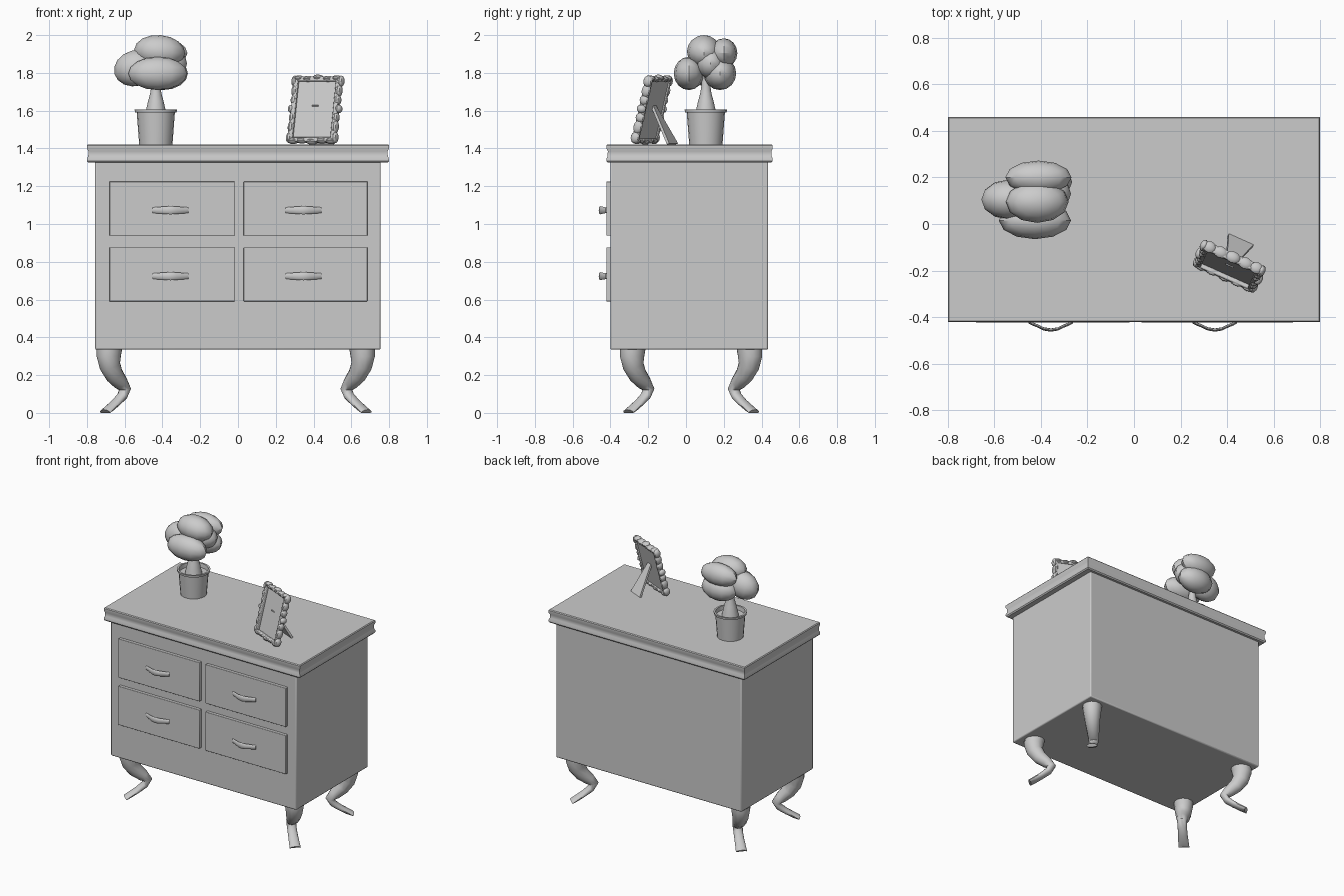
import bpy, bmesh, math
from mathutils import Matrix, Vector

if "Cube" in bpy.data.objects:
    bpy.data.objects.remove(bpy.data.objects["Cube"])


def finish(name, bm, smooth=35, bevel=0):
    bmesh.ops.recalc_face_normals(bm, faces=bm.faces)
    me = bpy.data.meshes.new(name)
    bm.to_mesh(me)
    bm.free()
    ob = bpy.data.objects.new(name, me)
    bpy.context.collection.objects.link(ob)
    if bevel:
        m = ob.modifiers.new("bevel", 'BEVEL')
        m.width, m.segments = bevel, 2
    bpy.ops.object.select_all(action='DESELECT')
    ob.select_set(True)
    bpy.context.view_layer.objects.active = ob
    if smooth:
        bpy.ops.object.shade_smooth_by_angle(angle=math.radians(smooth))
    return ob


def add_box(bm, x0, x1, y0, y1, z0, z1, mat=Matrix()):
    m = Matrix.Translation(((x0 + x1) / 2, (y0 + y1) / 2, (z0 + z1) / 2))
    m = mat @ m @ Matrix.Diagonal((x1 - x0, y1 - y0, z1 - z0, 1))
    bmesh.ops.create_cube(bm, size=1, matrix=m)


def add_blob(bm, c, r, mat=Matrix(), rot=Matrix(), seg=10, rings=7):
    m = mat @ Matrix.Translation(c) @ rot @ Matrix.Diagonal((*r, 1))
    bmesh.ops.create_uvsphere(bm, u_segments=seg, v_segments=rings, radius=1, matrix=m)


def loft(bm, rings):
    vs = [[bm.verts.new(p) for p in ring] for ring in rings]
    n = len(vs[0])
    for a, b in zip(vs, vs[1:]):
        for i in range(n):
            bm.faces.new((a[i], a[(i + 1) % n], b[(i + 1) % n], b[i]))
    bm.faces.new(vs[0])
    bm.faces.new(vs[-1])


def circle(cx, cy, z, r, n):
    return [(cx + r * math.cos(2 * math.pi * i / n), cy + r * math.sin(2 * math.pi * i / n), z)
            for i in range(n)]


# cabinet body
bm = bmesh.new()
add_box(bm, -0.757, 0.755, -0.40, 0.435, 0.335, 1.34)
finish("cabinet_body", bm, bevel=0.008)

# moulded top slab
bm = bmesh.new()
rings = []
for z, d in ((1.325, .008), (1.333, .001), (1.345, .001), (1.36, .007), (1.385, .008),
             (1.40, .001), (1.416, .001), (1.422, .006)):
    x, y0, y1 = 0.80 - d, -0.422 + d, 0.46 - d
    rings.append([(-x, y0, z), (x, y0, z), (x, y1, z), (-x, y1, z)])
loft(bm, rings)
finish("cabinet_top", bm)

# drawers and handles
handle_path = [(-.095, -.42), (-.08, -.428), (-.06, -.436), (-.03, -.450), (0, -.455),
               (.03, -.450), (.06, -.436), (.08, -.428), (.095, -.42)]
for side, x0, x1, hx in (("left", -.68, -.018, -.357), ("right", .03, .685, .347)):
    for level, z0, z1, hz in (("upper", .938, 1.225, 1.073), ("lower", .59, .876, .724)):
        bm = bmesh.new()
        add_box(bm, x0, x1, -0.422, -0.39, z0, z1)
        finish(f"{level}_{side}_drawer", bm, bevel=0.003)
        bm = bmesh.new()
        loft(bm, [[(hx + x, y + .007 * math.cos(k * math.pi / 4),
                    hz + (.015 + .007 * (1 - abs(x) / .095)) * math.sin(k * math.pi / 4))
                   for k in range(8)] for x, y in handle_path])
        finish(f"{level}_{side}_handle", bm, 50)

# cabriole legs: (outward offset, z, half thickness, half width)
leg_path = [(0, .345, .072, .068), (.004, .30, .068, .064), (-.002, .25, .058, .056),
            (-.026, .20, .050, .048), (-.06, .158, .040, .040), (-.082, .125, .031, .034),
            (-.068, .09, .024, .032), (-.035, .055, .020, .033), (0, .024, .018, .036),
            (.024, .002, .018, .038)]
for sx, nx in ((-1, "left"), (1, "right")):
    for sy, ny in ((-1, "front"), (1, "back")):
        bm = bmesh.new()
        c = Vector((-.012 + sx * .668, .027 + sy * .308, 0))
        out = Vector((sx, sy, 0)).normalized()
        tan = Vector((-sy, sx, 0)).normalized()
        rings = []
        for i, (d, z, t, w) in enumerate(leg_path):
            a, b = leg_path[max(i - 1, 0)], leg_path[min(i + 1, len(leg_path) - 1)]
            along = Vector(((b[0] - a[0]) * 1.414, b[1] - a[1])).normalized()
            if i == 0:
                along = Vector((0, -1))
            ring = []
            for k in range(12):
                an = 2 * math.pi * k / 12
                p = c + out * (d * 1.414 - along.y * t * math.cos(an)) + tan * w * math.sin(an)
                p.z = max(0, z + along.x * t * math.cos(an))
                ring.append(p)
            rings.append(ring)
        loft(bm, rings)
        finish(f"{ny}_{nx}_leg", bm, 50)

# flower pot with rim and hollow
px, py = -0.435, 0.105
bm = bmesh.new()
loft(bm, [circle(px, py, z, r, 20) for z, r in (
    (1.42, .088), (1.59, .101), (1.59, .110), (1.605, .112), (1.605, .099), (1.575, .096))])
finish("plant_pot", bm)

# plant trunk
bm = bmesh.new()
loft(bm, [circle(px, py, z, r, 12) for z, r in (
    (1.57, .058), (1.61, .050), (1.65, .041), (1.69, .030), (1.73, .024), (1.84, .024))])
finish("plant_trunk", bm)

# foliage clumps
bm = bmesh.new()
for c, r, tilt in (((-.415, .095, 1.913), (.135, .090, .087), 5),
                   ((-.425, .015, 1.797), (.155, .080, .088), 0),
                   ((-.54, .105, 1.825), (.118, .085, .095), -15),
                   ((-.40, .18, 1.797), (.135, .086, .088), 0),
                   ((-.41, .20, 1.905), (.142, .072, .078), 0),
                   ((-.37, .13, 1.85), (.10, .075, .08), 0)):
    add_blob(bm, c, r, rot=Matrix.Rotation(math.radians(tilt), 4, 'Y'), seg=12, rings=8)
finish("plant_foliage", bm)

# picture frame, built upright and then leaned back and turned
turn = Matrix.Translation((0.39, -0.222, 1.428)) @ Matrix.Rotation(math.radians(-24), 4, 'Z')
lean = turn @ Matrix.Rotation(math.radians(-14), 4, 'X')
W, H = 0.13, 0.365
bm = bmesh.new()
add_box(bm, -W + .01, W - .01, 0, .012, .015, H - .015, lean)
finish("picture_panel", bm)
bm = bmesh.new()
for s in (-1, 1):
    add_box(bm, s * (W - .008) - .012, s * (W - .008) + .012, -.018, .018, .005, H - .005, lean)
    zc = H / 2 + s * (H / 2 - .017)
    add_box(bm, -W, W, -.018, .018, zc - .012, zc + .012, lean)
finish("picture_border", bm, bevel=0.005)

# scrolled lumps around the border
bm = bmesh.new()
for s in (-1, 1):
    for z, l, o in ((.03, .030, .002), (.088, .036, -.002), (.14, .026, -.003), (.187, .022, .008),
                    (.235, .026, -.003), (.285, .034, -.002), (.338, .030, .004)):
        add_blob(bm, (s * (W + o), 0, z), (.018, .026, l), lean)
    for x, l, o in ((-.11, .03, 0), (-.058, .034, -.003), (0, .032, .004),
                    (.058, .034, -.003), (.11, .03, 0)):
        add_blob(bm, (x, 0, H / 2 + s * (H / 2 - .012 + o)), (l, .026, .016), lean)
finish("picture_scrollwork", bm)

# fold-out stand, wide at the bottom
bm = bmesh.new()
rings = []
for y, z, w in ((.052, .20, .018), (.165, -.006, .058)):
    rings.append([turn @ Vector(p) for p in (
        (-w, y - .007, z), (w, y - .007, z), (w, y + .007, z + .004), (-w, y + .007, z + .004))])
loft(bm, rings)
finish("picture_stand", bm)
